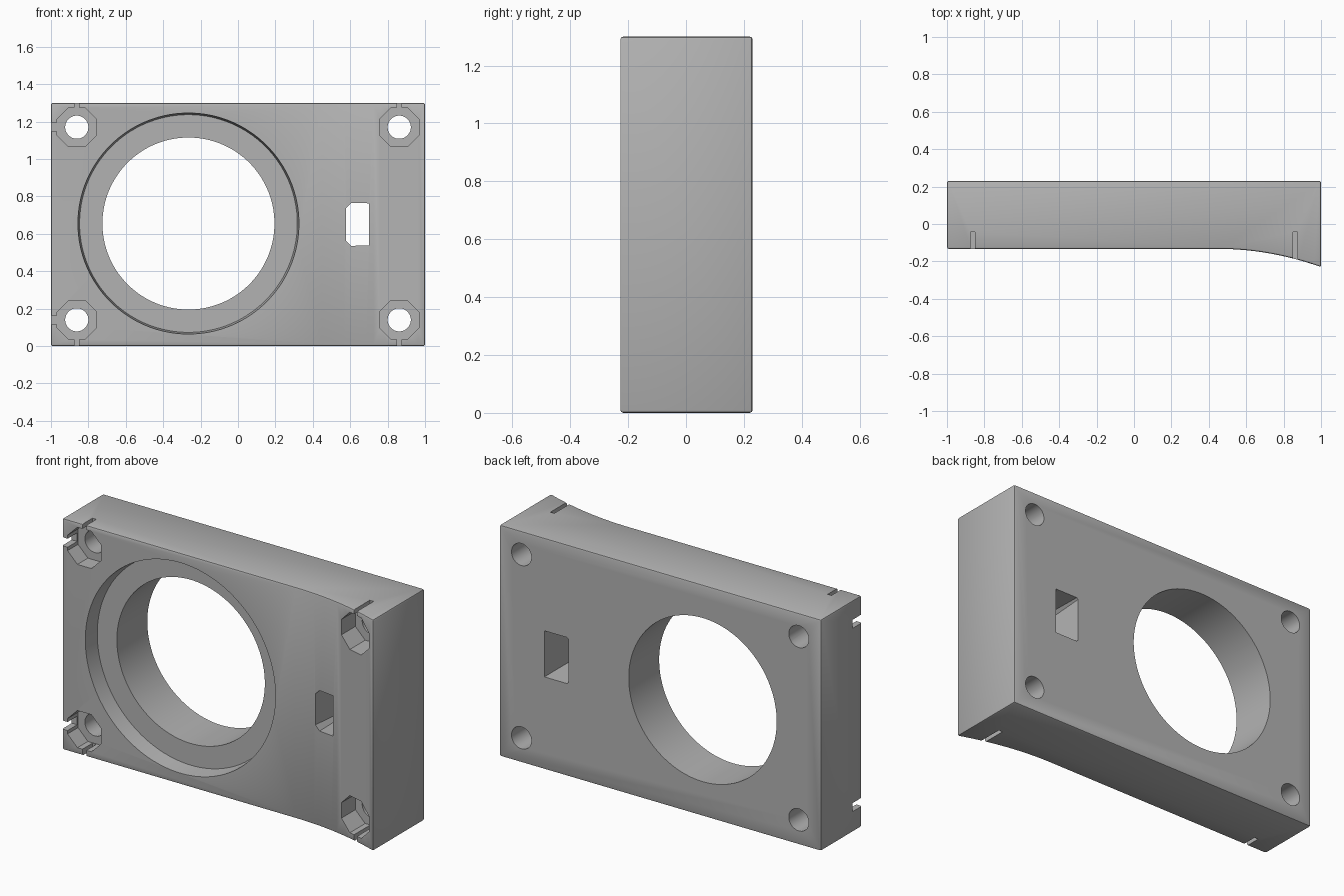
import bpy, bmesh, math

cube = bpy.data.objects.get("Cube")
if cube:
    bpy.data.objects.remove(cube)

WIDTH, HEIGHT, FRONT, BACK = 2.0, 1.3, -0.133, 0.23
MID_Z = HEIGHT / 2

grey = bpy.data.materials.new("plain grey")
grey.use_nodes = True
grey.diffuse_color = (0.45, 0.45, 0.45, 1)
grey.node_tree.nodes["Principled BSDF"].inputs["Base Color"].default_value = (0.45, 0.45, 0.45, 1)


def loft(name, ring_a, ring_b):
    """Closed solid between two rings with equal point counts."""
    bm = bmesh.new()
    a = [bm.verts.new(p) for p in ring_a]
    b = [bm.verts.new(p) for p in ring_b]
    bm.faces.new(a)
    bm.faces.new(b)
    for i in range(len(a)):
        j = (i + 1) % len(a)
        bm.faces.new((a[i], a[j], b[j], b[i]))
    bmesh.ops.recalc_face_normals(bm, faces=bm.faces)
    mesh = bpy.data.meshes.new(name)
    bm.to_mesh(mesh)
    bm.free()
    mesh.materials.append(grey)
    obj = bpy.data.objects.new(name, mesh)
    bpy.context.collection.objects.link(obj)
    return obj


def circle(x, y, z, radius, sides):
    step = math.tau / sides
    return [(x + radius * math.cos((i + 0.5) * step), y,
             z + radius * math.sin((i + 0.5) * step)) for i in range(sides)]


def window(y, x0, x1, half, cut):
    """Rectangle with both corners on the x0 side cut off."""
    pts = [(x1, -half), (x1, half), (x0 + cut, half),
           (x0, half - cut), (x0, cut - half), (x0 + cut, -half)]
    return [(x, y, MID_Z + z) for x, z in pts]


def box(name, x0, x1, y0, y1, z0, z1):
    def ring(y):
        return [(x0, y, z0), (x1, y, z0), (x1, y, z1), (x0, y, z1)]
    return loft(name, ring(y0), ring(y1))


# Main block: flat front that flares forward towards its left end
profile = [(-1, FRONT), (-1, BACK), (1, BACK)]
STEPS = 14
for i in range(STEPS, -1, -1):
    t = i / STEPS
    profile.append((0.45 + 0.55 * t, FRONT - 0.097 * t * t))
block = loft("mount_block", [(x, y, 0) for x, y in profile],
             [(x, y, HEIGHT) for x, y in profile])
bevel = block.modifiers.new("soft_edges", "BEVEL")
bevel.width = 0.01
bevel.segments = 2
bevel.limit_method = "ANGLE"
bevel.angle_limit = math.radians(40)

# Large bore with a shallow recess, and the tapered window
BORE_X, BORE_Z = -0.265, 0.655
cutters = [
    loft("bore_cutter", circle(BORE_X, -0.5, BORE_Z, 0.46, 96),
         circle(BORE_X, 0.5, BORE_Z, 0.46, 96)),
    loft("recess_cutter", circle(BORE_X, FRONT - 0.1, BORE_Z, 0.601, 96),
         circle(BORE_X, FRONT + 0.093, BORE_Z, 0.582, 96)),
    loft("window_cutter", window(FRONT - 0.1, 0.58, 0.695, 0.11, 0.032),
         window(BACK + 0.01, 0.57, 0.72, 0.13, 0.008)),
]

# Corner screw holes with octagonal pockets and relief slots
POCKET_Y = -0.04
for x in (-0.862, 0.862):
    for z, edge in ((0.14, -0.05), (1.17, HEIGHT + 0.05)):
        cutters += [
            loft("screw_cutter", circle(x, -0.5, z, 0.062, 32), circle(x, 0.5, z, 0.062, 32)),
            loft("pocket_cutter", circle(x, -0.5, z, 0.113, 8), circle(x, POCKET_Y, z, 0.113, 8)),
            box("slot_cutter", x - 0.012, x + 0.012, -0.5, POCKET_Y - 0.004,
                min(z, edge), max(z, edge)),
        ]
        if x < 0:
            cutters.append(box("side_slot_cutter", -1.05, x, -0.5, POCKET_Y - 0.008,
                               z - 0.024, z + 0.024))

for cutter in cutters:
    mod = block.modifiers.new(cutter.name, "BOOLEAN")
    mod.operation = "DIFFERENCE"
    mod.solver = "EXACT"
    mod.object = cutter
    cutter.hide_render = True

# Bake the cuts, then remove the cutters
bpy.context.view_layer.update()
graph = bpy.context.evaluated_depsgraph_get()
finished = bpy.data.meshes.new_from_object(block.evaluated_get(graph))
block.modifiers.clear()
block.data = finished
for cutter in cutters:
    bpy.data.objects.remove(cutter)

# Smooth round walls, sharp edges
bpy.ops.object.select_all(action="DESELECT")
bpy.context.view_layer.objects.active = block
block.select_set(True)
bpy.ops.object.shade_smooth_by_angle(angle=math.radians(25))
